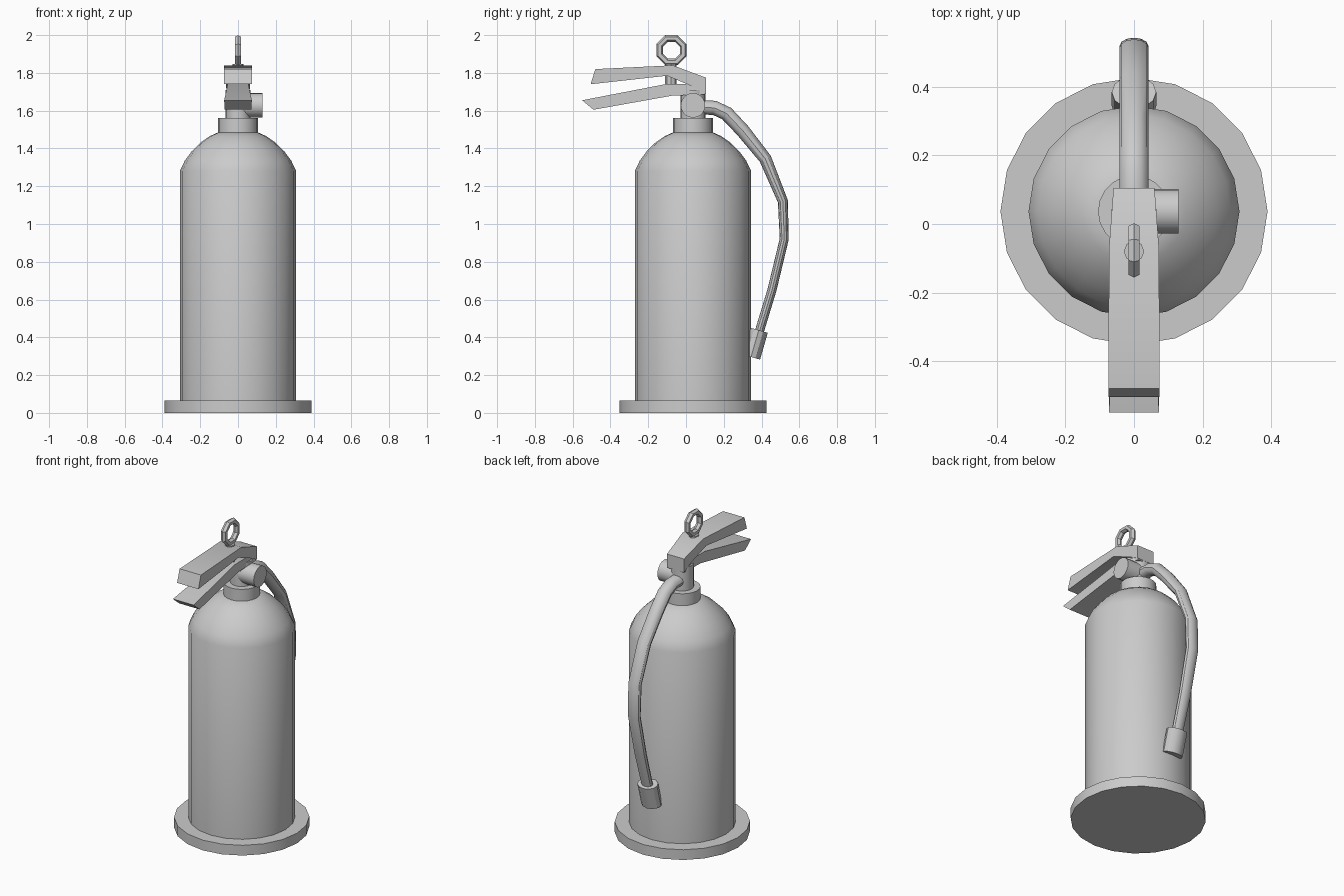
import bpy, bmesh, math
from mathutils import Vector

if "Cube" in bpy.data.objects:
    bpy.data.objects.remove(bpy.data.objects["Cube"])

TAU = math.tau
CY = 0.037  # axis of the tank in y


def loft(name, rings, closed=False):
    """Skin a list of vertex loops; cap the ends unless the loft is closed."""
    bm = bmesh.new()
    loops = [[bm.verts.new(p) for p in r] for r in rings]
    n = len(loops[0])
    pairs = list(zip(loops, loops[1:]))
    if closed:
        pairs.append((loops[-1], loops[0]))
    for a, b in pairs:
        for i in range(n):
            j = (i + 1) % n
            bm.faces.new((a[i], a[j], b[j], b[i]))
    if not closed:
        bm.faces.new(loops[0][::-1])
        bm.faces.new(loops[-1])
    bmesh.ops.recalc_face_normals(bm, faces=bm.faces)
    me = bpy.data.meshes.new(name)
    bm.to_mesh(me)
    bm.free()
    ob = bpy.data.objects.new(name, me)
    bpy.context.collection.objects.link(ob)
    return ob


def lathe(name, profile, n=20, y=CY):
    """Revolve (radius, z) points about a vertical axis."""
    return loft(name, [[(r * math.cos(TAU * i / n), y + r * math.sin(TAU * i / n), z)
                        for i in range(n)] for r, z in profile])


def tube(name, path, n=12):
    """Sweep an oval along (y, z, half depth, half width) points."""
    pts = [Vector((0, p[0], p[1])) for p in path]
    rings = []
    for i, (c, p) in enumerate(zip(pts, path)):
        t = (pts[min(i + 1, len(pts) - 1)] - pts[max(i - 1, 0)]).normalized()
        side = Vector((0, -t.z, t.y))
        rings.append([c + side * p[2] * math.cos(TAU * k / n)
                      + Vector((p[3] * math.sin(TAU * k / n), 0, 0)) for k in range(n)])
    return loft(name, rings)


def lever(name, profile):
    """Side profile of (y, z, half width) points, mirrored across x."""
    return loft(name, [[(s * w, y, z) for y, z, w in profile] for s in (-1, 1)])


# Tank, base and collar
lathe("base", [(0.39, 0), (0.39, 0.065)])
lathe("tank", [(0.308, 0.06), (0.308, 1.28), (0.282, 1.335), (0.245, 1.385),
               (0.2, 1.43), (0.15, 1.465), (0.105, 1.485)])
lathe("collar", [(0.105, 1.475), (0.105, 1.56)])
lathe("valve_stem", [(0.066, 1.55), (0.066, 1.71)])

# Pressure gauge on the right side
loft("gauge", [[(x, CY + 0.065 * math.cos(TAU * i / 20), 1.628 + 0.065 * math.sin(TAU * i / 20))
                for i in range(20)] for x in (0.02, 0.13)])

# Squeeze levers
lever("upper_lever", [(-0.48, 1.82, 0.075), (-0.07, 1.84, 0.073), (0.105, 1.775, 0.06),
                      (0.105, 1.69, 0.06), (0.03, 1.73, 0.063),
                      (-0.10, 1.785, 0.073), (-0.505, 1.74, 0.075)])
lever("lower_lever", [(-0.55, 1.655, 0.073), (-0.11, 1.74, 0.055), (0.03, 1.74, 0.055),
                      (0.1, 1.7, 0.055), (0.1, 1.685, 0.055), (-0.07, 1.68, 0.055),
                      (-0.49, 1.605, 0.072)])

# Safety pin and pull ring
lathe("safety_pin", [(0.03, 1.72), (0.03, 1.846)], n=8, y=-0.08)
R, r = 0.067, 0.019
ring = []
for k in range(8):
    a = TAU * (k + 0.5) / 8
    ring.append([(r * math.sin(TAU * m / 6),
                  -0.077 + (R + r * math.cos(TAU * m / 6)) * math.cos(a),
                  1.92 + (R + r * math.cos(TAU * m / 6)) * math.sin(a)) for m in range(6)])
loft("pull_ring", ring, closed=True)

# Hose and nozzle
tube("hose", [(0.08, 1.617, 0.038, 0.043), (0.15, 1.615, 0.038, 0.043),
              (0.215, 1.585, 0.038, 0.043), (0.30, 1.495, 0.037, 0.043),
              (0.42, 1.345, 0.033, 0.043), (0.513, 1.12, 0.027, 0.043),
              (0.52, 0.92, 0.024, 0.042), (0.455, 0.65, 0.024, 0.04),
              (0.385, 0.42, 0.024, 0.037)])
tube("nozzle", [(0.385, 0.438, 0.05, 0.065), (0.344, 0.296, 0.05, 0.065)])

# Smooth the round parts, keep hard edges
for ob in bpy.context.collection.objects:
    ob.select_set(True)
    bpy.context.view_layer.objects.active = ob
bpy.ops.object.shade_smooth_by_angle(angle=math.radians(32))
